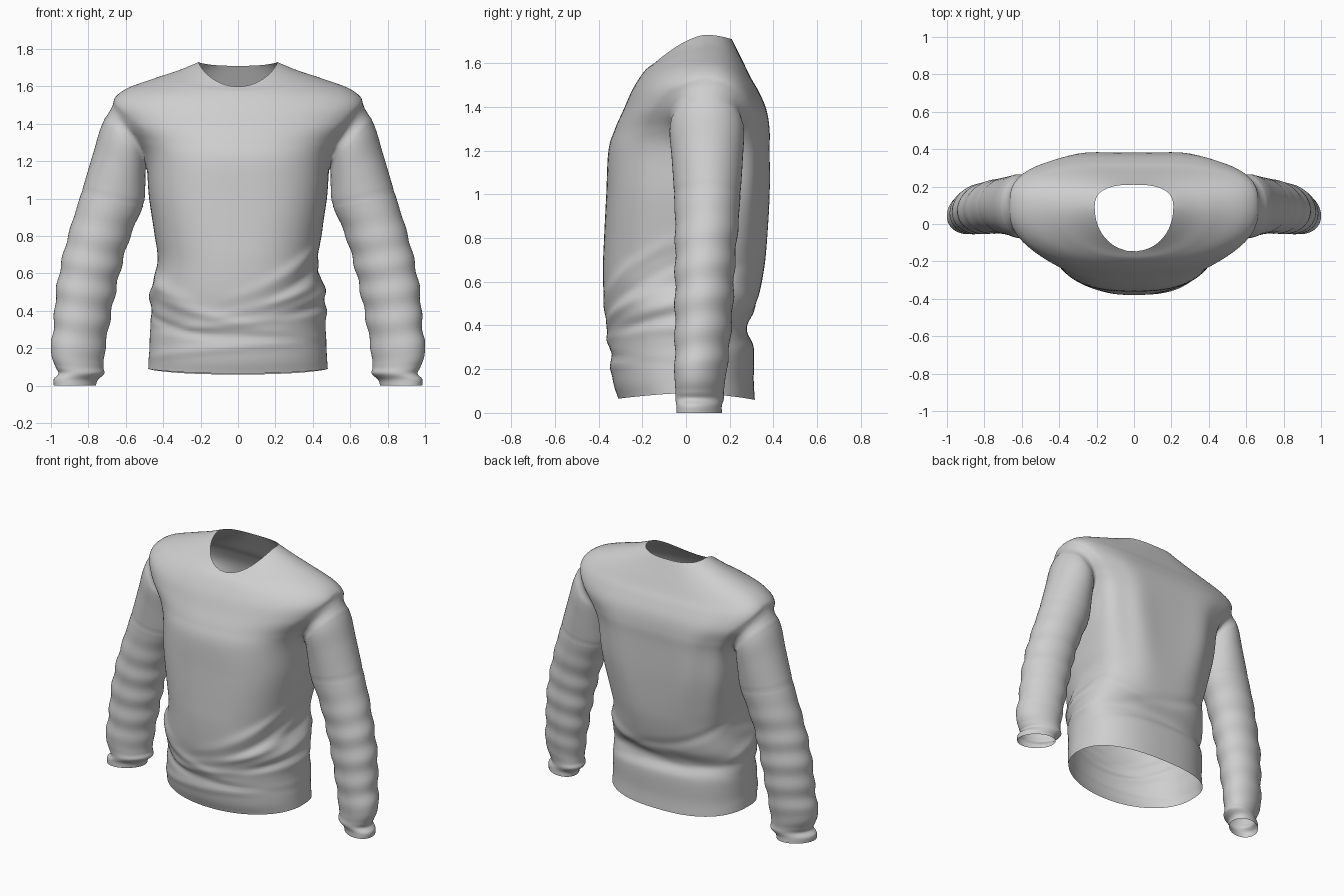
import bpy, bmesh
from math import sin, cos, pi, exp, radians, copysign
from mathutils import Vector

cube = bpy.data.objects.get("Cube")
if cube:
    bpy.data.objects.remove(cube, do_unlink=True)

fabric = bpy.data.materials.new("grey_fabric")
fabric.use_nodes = True
grey = (0.62, 0.62, 0.62, 1)
fabric.diffuse_color = grey
fabric.node_tree.nodes["Principled BSDF"].inputs["Base Color"].default_value = grey


def smooth_keys(keys, steps):
    """Catmull-Rom interpolation of whole key tuples."""
    pts = [Vector(k) for k in keys]
    pts = [pts[0] * 2 - pts[1]] + pts + [pts[-1] * 2 - pts[-2]]
    out = []
    for a, b, c, d in zip(pts, pts[1:], pts[2:], pts[3:]):
        for i in range(steps):
            t = i / steps
            out.append(0.5 * (2 * b + (c - a) * t + (2 * a - 5 * b + 4 * c - d) * t ** 2
                              + (3 * b - a - 3 * c + d) * t ** 3))
    return out + [pts[-2]]


def bump(x, width):
    return exp(-(x / width) ** 2)


def loft(name, rings):
    """Closed tube through the rings; the end caps use the second slot."""
    bm = bmesh.new()
    loops = [[bm.verts.new(p) for p in ring] for ring in rings]
    for lo, hi in zip(loops, loops[1:]):
        for i in range(len(lo)):
            bm.faces.new((lo[i - 1], lo[i], hi[i], hi[i - 1]))
    for end in (loops[0], loops[-1]):
        bm.faces.new(end).material_index = 1
    bmesh.ops.recalc_face_normals(bm, faces=bm.faces)
    mesh = bpy.data.meshes.new(name)
    bm.to_mesh(mesh)
    bm.free()
    obj = bpy.data.objects.new(name, mesh)
    bpy.context.collection.objects.link(obj)
    for _ in range(2):
        mesh.materials.append(fabric)
    return obj


# Torso: half width, front y, back y, widest y, then z at front, side and back
torso_keys = [
    (.48, -.31, .315, 0, .065, .09, .06),
    (.475, -.335, .31, 0, .15, .165, .15),
    (.47, -.35, .31, .02, .3, .3, .3),
    (.465, -.36, .28, .02, .4, .4, .4),
    (.46, -.375, .325, .03, .5, .5, .5),
    (.43, -.38, .36, .04, .66, .66, .66),
    (.445, -.375, .375, .06, .8, .8, .8),
    (.475, -.365, .385, .08, 1, 1, 1),
    (.495, -.355, .385, .09, 1.2, 1.2, 1.2),
    (.545, -.325, .385, .09, 1.3, 1.3, 1.3),
    (.64, -.285, .37, .09, 1.39, 1.41, 1.39),
    (.672, -.25, .335, .09, 1.47, 1.51, 1.47),
    (.605, -.215, .3, .09, 1.53, 1.583, 1.53),
    (.45, -.185, .265, .09, 1.57, 1.642, 1.6),
    (.32, -.16, .235, .09, 1.59, 1.685, 1.66),
    (.21, -.145, .21, .09, 1.6, 1.73, 1.71),
]
# Cloth folds: angle, height, slope, spread, thickness, depth
folds = [
    (-50, .63, .22, 35, .035, .03), (-45, .55, .2, 35, .03, -.03),
    (-60, .47, .14, 40, .03, .03), (-40, .4, .1, 35, .03, -.025),
    (-80, .34, .05, 50, .025, .02), (-95, .27, -.03, 60, .02, -.02),
    (-120, .40, -.12, 35, .03, .025), (-140, .32, -.1, 35, .025, -.025),
    (-150, .52, -.15, 30, .04, .035), (-100, .2, .04, 60, .025, .02),
    (-10, .5, .1, 25, .035, .03), (-5, .6, .1, 25, .03, -.03),
    (5, .4, .05, 25, .03, .025), (180, .48, .1, 25, .04, .03),
    (60, .5, -.12, 45, .035, .03), (110, .56, .15, 45, .03, -.025),
    (90, .36, .04, 70, .03, -.02),
]


def fold_depth(deg, z):
    total = 0
    for angle, height, slope, spread, thick, depth in folds:
        d = (deg - angle + 180) % 360 - 180
        total += depth * bump(d, spread) * bump(z - height - slope * radians(d), thick)
    # long soft vertical folds on the back, hollow along the spine
    back = bump(deg - 90, 55) * bump(z - 1.05, .38)
    return total - .022 * back * sin(radians(deg) * 9)


def torso_ring(key, count=112):
    w, front, back, mid, zf, zs, zb = key
    # chest and shoulder blades are boxier than the hem and neck
    front_power = 2 / (2.05 + .6 * bump(zs - 1, .45))
    back_power = 2 / (2.45 + .9 * bump(zs - 1.2, .4))
    ring = []
    for i in range(count):
        a = 2 * pi * i / count + .001
        c, s = cos(a), sin(a)
        power, depth, z_end = ((front_power, mid - front, zf) if s < 0
                               else (back_power, back - mid, zb))
        z = zs + (z_end - zs) * abs(s) ** 1.5
        deg = (a * 180 / pi + 180) % 360 - 180
        k = 1 + fold_depth(deg, z)
        ring.append((copysign(abs(c) ** power, c) * w * k,
                     mid + copysign(abs(s) ** power, s) * depth * k, z))
    return ring


torso = loft("sweater", [torso_ring(k) for k in smooth_keys(torso_keys, 9)])

# Sleeve: inner x and z, outer x and z, front y, back y
sleeve_keys = [
    (.40, 1.32, .53, 1.48, -.02, .18),
    (.45, 1.26, .655, 1.505, -.055, .24),
    (.485, 1.19, .725, 1.40, -.075, .265),
    (.495, 1.08, .775, 1.24, -.065, .26),
    (.505, .97, .835, 1.04, -.055, .25),
    (.56, .84, .885, .88, -.05, .24),
    (.61, .69, .93, .72, -.05, .225),
    (.655, .5, .97, .52, -.05, .215),
    (.69, .32, .985, .33, -.05, .2),
    (.715, .16, 1, .18, -.05, .18),
    (.72, .1, .975, .1, -.045, .17),
    (.715, .065, .96, .065, -.045, .17),
    (.75, .03, .985, .035, -.04, .16),
    (.76, 0, .985, 0, -.04, .16),
]


def sleeve_ring(key, side, count=48):
    xi, zi, xo, zo, front, back = key
    low = 1 - (zi + zo) / 2
    # rolling gathers below the seam, fading out at the cuff
    gather = max(0, min(1, low * 3, (.88 - low) * 8))
    seam = .014 * bump(low + .005, .008)
    ring = []
    for i in range(count):
        a = 2 * pi * i / count
        c, s = cos(a), sin(a)
        k = 1 - seam + gather * .03 * sin(low * 2 * pi / .15 + .8 * s + .5 * c)
        ring.append((side * ((xi + xo) / 2 + c * k * (xo - xi) / 2),
                     (front + back) / 2 + s * k * (back - front) / 2
                     - .03 * c * max(0, low),
                     (zi + zo) / 2 + c * (zo - zi) / 2))
    return ring


sleeves = []
for side, label in ((1, "left"), (-1, "right")):
    sleeve = loft(label + "_sleeve", [sleeve_ring(k, side) for k in smooth_keys(sleeve_keys, 9)])
    sleeves.append(sleeve)
    join = torso.modifiers.new(label + "_join", 'BOOLEAN')
    join.operation, join.solver, join.object = 'UNION', 'EXACT', sleeve

# Join the sleeves to the torso in one skin
bpy.context.view_layer.update()
graph = bpy.context.evaluated_depsgraph_get()
skin = bpy.data.meshes.new_from_object(torso.evaluated_get(graph))
torso.modifiers.clear()
torso.data = skin
for sleeve in sleeves:
    bpy.data.objects.remove(sleeve, do_unlink=True)

# Open the neck, hem and cuffs
bm = bmesh.new()
bm.from_mesh(skin)
bmesh.ops.delete(bm, geom=[f for f in bm.faces if f.material_index == 1], context='FACES')
bmesh.ops.remove_doubles(bm, verts=bm.verts, dist=.003)

# Soften a band around each armhole seam
band = {v for e in bm.edges if e.calc_face_angle(0) > .35 for v in e.verts
        if abs(v.co.x) > .45 and 1.1 < v.co.z < 1.6}
for _ in range(4):
    band |= {e.other_vert(v) for v in band for e in v.link_edges}
for _ in range(14):
    bmesh.ops.smooth_vert(bm, verts=list(band), factor=.5,
                          use_axis_x=True, use_axis_y=True, use_axis_z=True)
bm.to_mesh(skin)
bm.free()
skin.materials.pop()

bpy.ops.object.select_all(action='DESELECT')
torso.select_set(True)
bpy.context.view_layer.objects.active = torso
bpy.ops.object.shade_smooth_by_angle(angle=radians(60))
